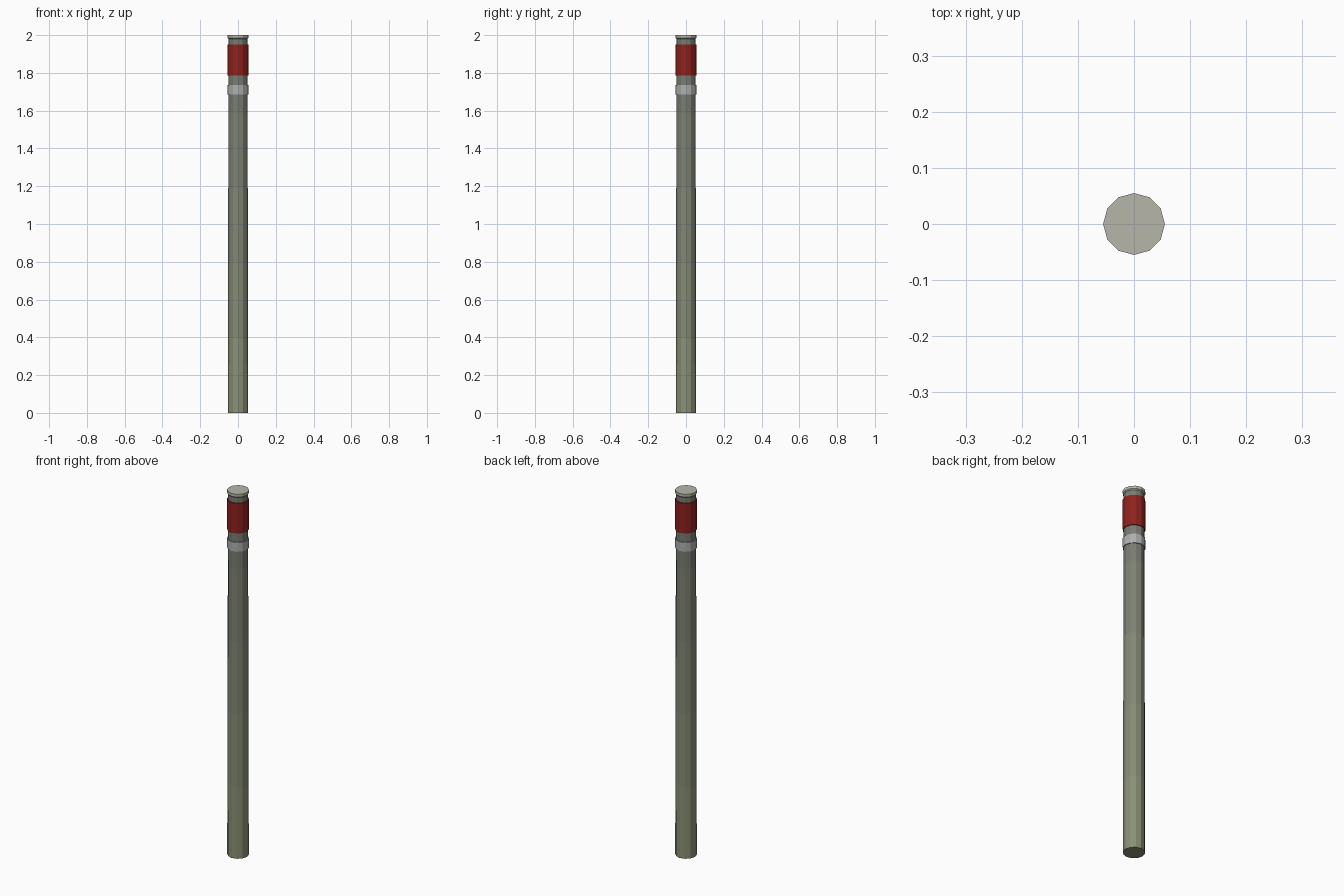
import bpy, bmesh, math

if "Cube" in bpy.data.objects:
    bpy.data.objects.remove(bpy.data.objects["Cube"])

SIDES = 12


def material(name, rgb):
    m = bpy.data.materials.new(name)
    m.diffuse_color = (*rgb, 1)
    m.use_nodes = True
    m.node_tree.nodes["Principled BSDF"].inputs["Base Color"].default_value = m.diffuse_color
    return m


def lathe(name, profile, mats, cap_bottom=False, cap_top=False):
    """Stack 12-sided rings (radius, height) and skin them."""
    bm = bmesh.new()
    rings = []
    for r, z in profile:
        rings.append([bm.verts.new((r * math.cos(math.tau * i / SIDES),
                                    r * math.sin(math.tau * i / SIDES), z))
                      for i in range(SIDES)])
    for k, (a, b) in enumerate(zip(rings, rings[1:])):
        for i in range(SIDES):
            j = (i + 1) % SIDES
            f = bm.faces.new((a[i], a[j], b[j], b[i]))
            f.material_index = min(k, len(mats) - 1)
    if cap_bottom:
        bm.faces.new(rings[0][::-1])
    if cap_top:
        bm.faces.new(rings[-1]).material_index = len(mats) - 1
    me = bpy.data.meshes.new(name)
    bm.to_mesh(me)
    bm.free()
    for m in mats:
        me.materials.append(m)
    ob = bpy.data.objects.new(name, me)
    bpy.context.collection.objects.link(ob)
    return ob


def body_radius(z):
    return 0.054 - 0.004 * z / 2


# Post shaft, slightly tapered, mossy at the foot and greyer higher up
STEPS = 5
low, high = (0.25, 0.28, 0.18), (0.19, 0.2, 0.17)
shades = [material(f"post_shade_{k}",
                   [a + (b - a) * k / (STEPS - 1) for a, b in zip(low, high)])
          for k in range(STEPS)]
heights = [1.985 * k / STEPS for k in range(STEPS + 1)]
lathe("post", [(body_radius(z), z) for z in heights], shades, cap_bottom=True)

# Painted bands wrapped around the shaft
for name, z0, z1, rgb in (("red_band", 1.785, 1.95, (0.27, 0.015, 0.012)),
                          ("white_band", 1.685, 1.735, (0.42, 0.43, 0.43))):
    r = 0.055
    lathe(name, [(body_radius(z0), z0), (r, z0), (r, z1), (body_radius(z1), z1)],
          [material(name, rgb)])

# Pale cap on top
lathe("top_cap", [(0.05, 1.98), (0.055, 1.985), (0.055, 2.0)],
      [material("cap", (0.47, 0.47, 0.41))], cap_top=True)
